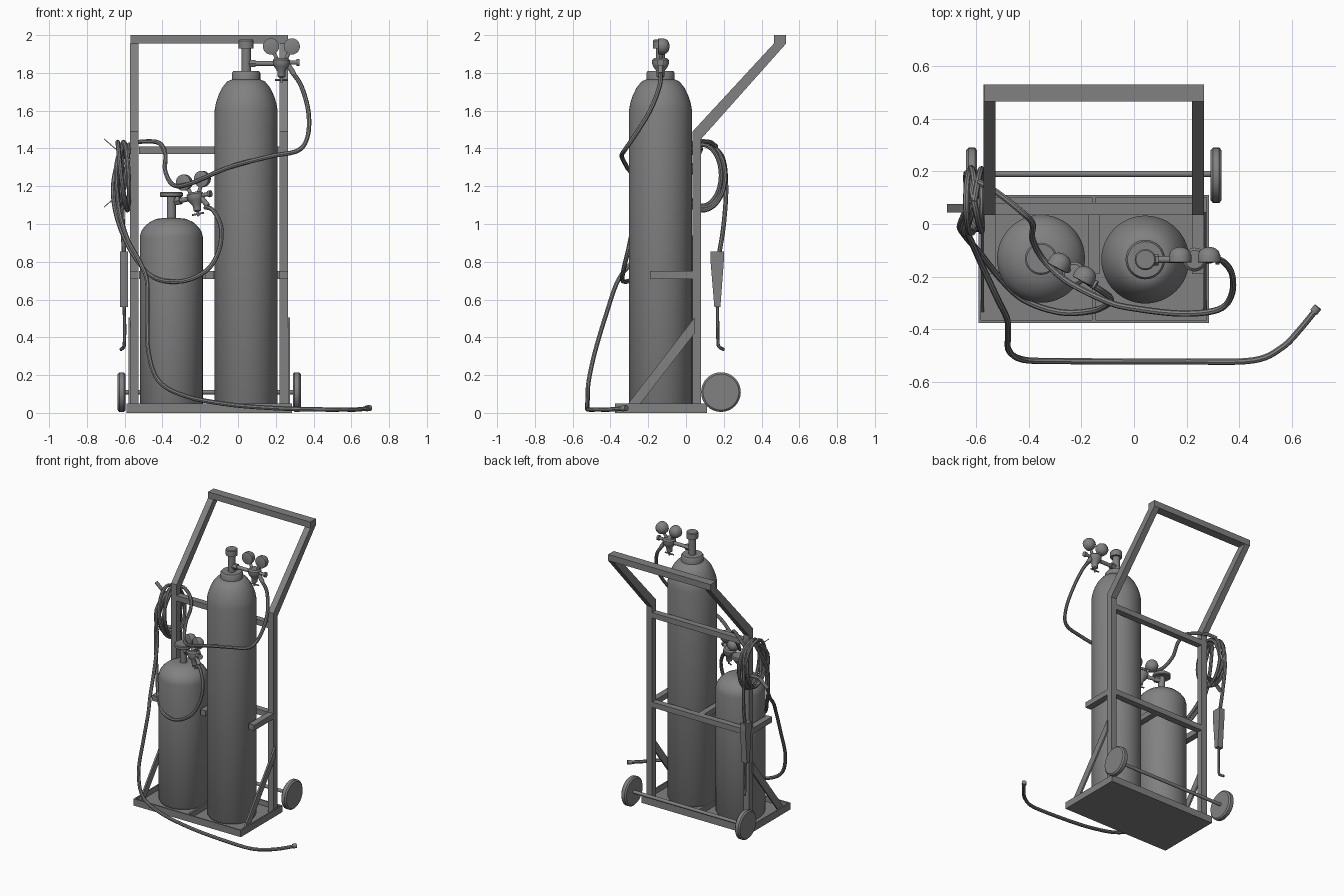
import bpy, bmesh
from math import sin, cos, pi, radians
from mathutils import Vector, Matrix

cube = bpy.data.objects.get("Cube")
if cube:
    bpy.data.objects.remove(cube, do_unlink=True)

grey = bpy.data.materials.new("plain grey")
grey.use_nodes = True
COLOUR = (0.22, 0.22, 0.22, 1)
grey.diffuse_color = COLOUR
for node in grey.node_tree.nodes:
    if node.type == 'BSDF_PRINCIPLED':
        node.inputs["Base Color"].default_value = COLOUR


def finish(name, bm, smooth=False):
    bmesh.ops.recalc_face_normals(bm, faces=bm.faces)
    mesh = bpy.data.meshes.new(name)
    bm.to_mesh(mesh)
    bm.free()
    mesh.materials.append(grey)
    if smooth:
        mesh.shade_smooth()
        mesh.set_sharp_from_angle(angle=radians(35))
    obj = bpy.data.objects.new(name, mesh)
    bpy.context.collection.objects.link(obj)
    return obj


def box(name, lo, hi):
    lo, hi = Vector(lo), Vector(hi)
    bm = bmesh.new()
    bmesh.ops.create_cube(bm, size=1, matrix=Matrix.Translation((lo + hi) / 2)
                          @ Matrix.Diagonal((*(hi - lo), 1)))
    return finish(name, bm)


def prism(name, outline, lo, hi, axis='X'):
    """Extrude an outline (y,z for axis X; x,z for axis Y) from lo to hi."""
    bm = bmesh.new()
    place = (lambda a, b: (lo, a, b)) if axis == 'X' else (lambda a, b: (a, lo, b))
    face = bm.faces.new([bm.verts.new(place(a, b)) for a, b in outline])
    ext = bmesh.ops.extrude_face_region(bm, geom=[face])
    move = Vector((hi - lo, 0, 0) if axis == 'X' else (0, hi - lo, 0))
    bmesh.ops.translate(bm, vec=move,
                        verts=[v for v in ext["geom"] if isinstance(v, bmesh.types.BMVert)])
    return finish(name, bm)


def lathe(name, profile, matrix, sides=32):
    """Turn (radius, height) pairs around local z, capped at both ends."""
    bm = bmesh.new()
    rings = [[bm.verts.new(matrix @ Vector((r * cos(2 * pi * i / sides),
                                            r * sin(2 * pi * i / sides), h)))
              for i in range(sides)] for r, h in profile]
    for a, b in zip(rings, rings[1:]):
        for i in range(sides):
            j = (i + 1) % sides
            bm.faces.new((a[i], a[j], b[j], b[i]))
    bm.faces.new(rings[0])
    bm.faces.new(rings[-1])
    return finish(name, bm, True)


def rod(name, a, b, radius, matrix=Matrix(), sides=16):
    a, b = Vector(a), Vector(b)
    turn = (b - a).to_track_quat('Z', 'Y').to_matrix().to_4x4()
    return lathe(name, [(radius, 0), (radius, (b - a).length)],
                 matrix @ Matrix.Translation(a) @ turn, sides)


def hose(name, points, radius=0.012, steps=6):
    """Round tube along a smooth path through the points."""
    pts = [Vector(p) for p in points]
    pts = [pts[0]] + pts + [pts[-1]]
    path = []
    for a, b, c, d in zip(pts, pts[1:], pts[2:], pts[3:]):
        for s in range(steps):
            t = s / steps
            path.append(0.5 * (2 * b + (c - a) * t + (2 * a - 5 * b + 4 * c - d) * t ** 2
                               + (3 * b - a - 3 * c + d) * t ** 3))
    path.append(pts[-1])
    curve = bpy.data.curves.new(name, 'CURVE')
    curve.dimensions = '3D'
    curve.bevel_depth, curve.bevel_resolution, curve.use_fill_caps = radius, 2, True
    spline = curve.splines.new('POLY')
    spline.points.add(len(path) - 1)
    for p, co in zip(spline.points, path):
        p.co = (*co, 1)
    temp = bpy.data.objects.new(name + " path", curve)
    bpy.context.collection.objects.link(temp)
    bpy.context.view_layer.update()
    mesh = temp.evaluated_get(bpy.context.evaluated_depsgraph_get()).to_mesh()
    bm = bmesh.new()
    bm.from_mesh(mesh)
    bpy.data.objects.remove(temp, do_unlink=True)
    return finish(name, bm, True)


# Trolley base tray with rim and divider
MID = -0.1525
L, R, F, B, H = -0.59, 0.285, -0.375, 0.11, 0.05
box("base_plate", (L, F, 0), (R, B, 0.012))
for name, lo, hi in (("front", (L, F), (R, F + .01)), ("back", (L, B - .01), (R, B)),
                     ("left", (R - .01, F), (R, B)), ("right", (L, F), (L + .01, B)),
                     ("middle", (MID - .006, F), (MID + .006, B))):
    box(name + "_rim", (*lo, 0), (*hi, H))

# Uprights with bent handles, braces, side arms and wheels
wheel = [(.095, -.021), (.105, -.012), (.105, .012), (.095, .021)]
for side, s in (("left", 1), ("right", -1)):
    def span(a, b):
        return sorted((MID + s * a, MID + s * b))
    prism(side + "_upright", [(.035, .012), (.08, .012), (.08, 1.45), (.53, 1.955),
                              (.465, 1.955), (.035, 1.49)], *span(.373, .418))
    prism(side + "_brace", [(.045, .505), (.045, .42), (-.27, .012), (-.335, .012)],
          *span(.416, .428))
    a, b = span(.373, .418)
    box(side + "_arm", (a, -.19, .71), (b, .035, .75))
    lathe(side + "_wheel", wheel, Matrix.Translation((MID + s * .464, .185, .11))
          @ Matrix.Rotation(pi / 2, 4, 'Y'))
box("middle_arm", (MID - .022, -.19, .71), (MID + .022, .035, .75))
rod("axle", (-.61, .19, .11), (.31, .19, .11), .012)
box("handle_bar", (-.57, .465, 1.955), (.265, .53, 2))
for name, z in (("lower_crossbar", .71), ("upper_crossbar", 1.37)):
    box(name, (-.525, .035, z), (.22, .08, z + .04))

# Gas cylinders with valves
tall = Matrix.Translation((.043, -.135, 0))
short = Matrix.Translation((-.353, -.132, 0))
lathe("tall_cylinder", [(.155, .012), (.167, .03), (.167, 1.6), (.16, 1.64), (.147, 1.68),
                        (.128, 1.72), (.1, 1.755), (.075, 1.765)], tall, 48)
lathe("tall_collar", [(.075, 1.755), (.075, 1.8), (.068, 1.81)], tall)
lathe("tall_valve", [(.025, 1.8), (.025, 1.93), (.04, 1.93), (.04, 1.97), (.035, 1.976)], tall)
lathe("short_cylinder", [(.155, .012), (.167, .03), (.167, .93), (.16, .96), (.143, .985),
                         (.115, 1.01), (.08, 1.027), (.04, 1.032)], short, 48)
lathe("short_valve", [(.024, 1.02), (.024, 1.145), (.024, 1.17)], short)
lathe("short_handwheel", [(.055, 1.143), (.061, 1.148), (.061, 1.165), (.055, 1.17)], short)


# Pressure regulators: origin at the body, inlet towards local -x
def regulator(name, matrix, reach):
    face = Matrix.Rotation(pi / 2, 4, 'X')
    rod(name + "_inlet", (-reach, 0, 0), (0, 0, 0), .013, matrix)
    rod(name + "_inlet_nut", (-reach + .015, 0, 0), (-reach + .05, 0, 0), .022, matrix, 6)
    lathe(name + "_body", [(.012, -.075), (.02, -.07), (.022, -.04), (.04, -.015),
                           (.045, .0), (.045, .018), (.035, .028)], matrix)
    rod(name + "_screw", (0, 0, -.1), (0, 0, -.07), .006, matrix)
    rod(name + "_tee", (-.035, 0, -.088), (.035, 0, -.088), .005, matrix)
    rod(name + "_outlet", (.03, 0, .005), (.085, 0, .005), .011, matrix)
    rod(name + "_knob", (.08, 0, .005), (.095, 0, .005), .018, matrix)
    rod(name + "_hose_nut", (.03, 0, 0), (.065, 0, -.055), .014, matrix)
    for label, x in (("left", .055), ("right", -.055)):
        rod(f"{name}_{label}_stem", (x * .3, 0, .01), (x, .01, .085), .01, matrix)
        lathe(f"{name}_{label}_gauge", [(.038, .012), (.043, .01), (.043, -.015), (.036, -.033),
                                        (.022, -.044), (.005, -.048)],
              matrix @ Matrix.Translation((x, 0, .09)) @ face, 24)


regulator("tall_regulator", Matrix.Translation((.23, -.135, 1.85)), .187)
regulator("short_regulator", Matrix.Translation((-.225, -.19, 1.14))
          @ Matrix.Rotation(radians(-28), 4, 'Z') @ Matrix.Rotation(radians(-10), 4, 'Y'), .14)

# Hoses
hose("tall_hose", [(.29, -.135, 1.8), (.335, -.14, 1.73), (.372, -.19, 1.6), (.37, -.27, 1.47),
                   (.32, -.325, 1.39), (.18, -.34, 1.36), (0, -.32, 1.315), (-.1, -.295, 1.28),
                   (-.25, -.22, 1.215), (-.34, -.14, 1.205), (-.385, -.06, 1.28),
                   (-.385, 0, 1.37), (-.42, .04, 1.43), (-.52, .12, 1.435), (-.59, .16, 1.41)])
hose("short_hose", [(-.175, -.22, 1.09), (-.13, -.25, 1.07), (-.09, -.28, .98), (-.1, -.305, .865),
                    (-.16, -.33, .76), (-.28, -.335, .7), (-.415, -.29, .705), (-.505, -.21, .77),
                    (-.585, -.11, .89), (-.645, -.04, 1.05), (-.66, 0, 1.21), (-.62, .08, 1.4)])
hose("trailing_hose", [(-.61, .08, 1.42), (-.645, -.03, 1.3), (-.63, -.04, 1.08),
                       (-.585, -.14, .92), (-.52, -.28, .8), (-.482, -.36, .7),
                       (-.478, -.42, .53), (-.475, -.48, .33), (-.42, -.515, .17),
                       (-.28, -.52, .09), (-.05, -.522, .045), (.2, -.522, .025),
                       (.45, -.518, .018), (.56, -.47, .018), (.63, -.4, .018), (.695, -.32, .025)])
rod("trailing_hose_end", (.682, -.335, .024), (.698, -.315, .026), .016)

# Hanging coil of hose on its bent bracket
coil = []
for i in range(49):
    a, t = 2 * pi * i / 12, i / 48
    coil.append((-.607 + .03 * sin(a * .75), .085 + (.125 - .03 * t) * sin(a),
                 1.25 + .01 * sin(3 * t) + (.185 - .03 * t) * cos(a)))
hose("hose_coil", coil, steps=4)
hose("torch_hose", [(-.6, .1, 1.43), (-.61, .19, 1.36), (-.62, .212, 1.2),
                    (-.61, .2, 1.0), (-.604, .175, .84)])
for name, s in (("upper", 1), ("lower", -1)):
    prism(name + "_hanger", [(-.565, 1.27 + s * .118), (-.64, 1.27 + s * .118),
                             (-.71, 1.27 + s * .178), (-.71, 1.27 + s * .184),
                             (-.64, 1.27 + s * .124), (-.565, 1.27 + s * .124)], .043, .075, 'Y')

# Torch with bent nozzle
prism("torch_handle", [(.13, .855), (.2, .855), (.2, .8), (.182, .56), (.15, .56), (.13, .8)],
      -.625, -.582)
hose("torch_nozzle", [(-.603, .166, .57), (-.6, .168, .45), (-.602, .17, .365),
                      (-.606, .178, .348), (-.62, .2, .335)], .009)
